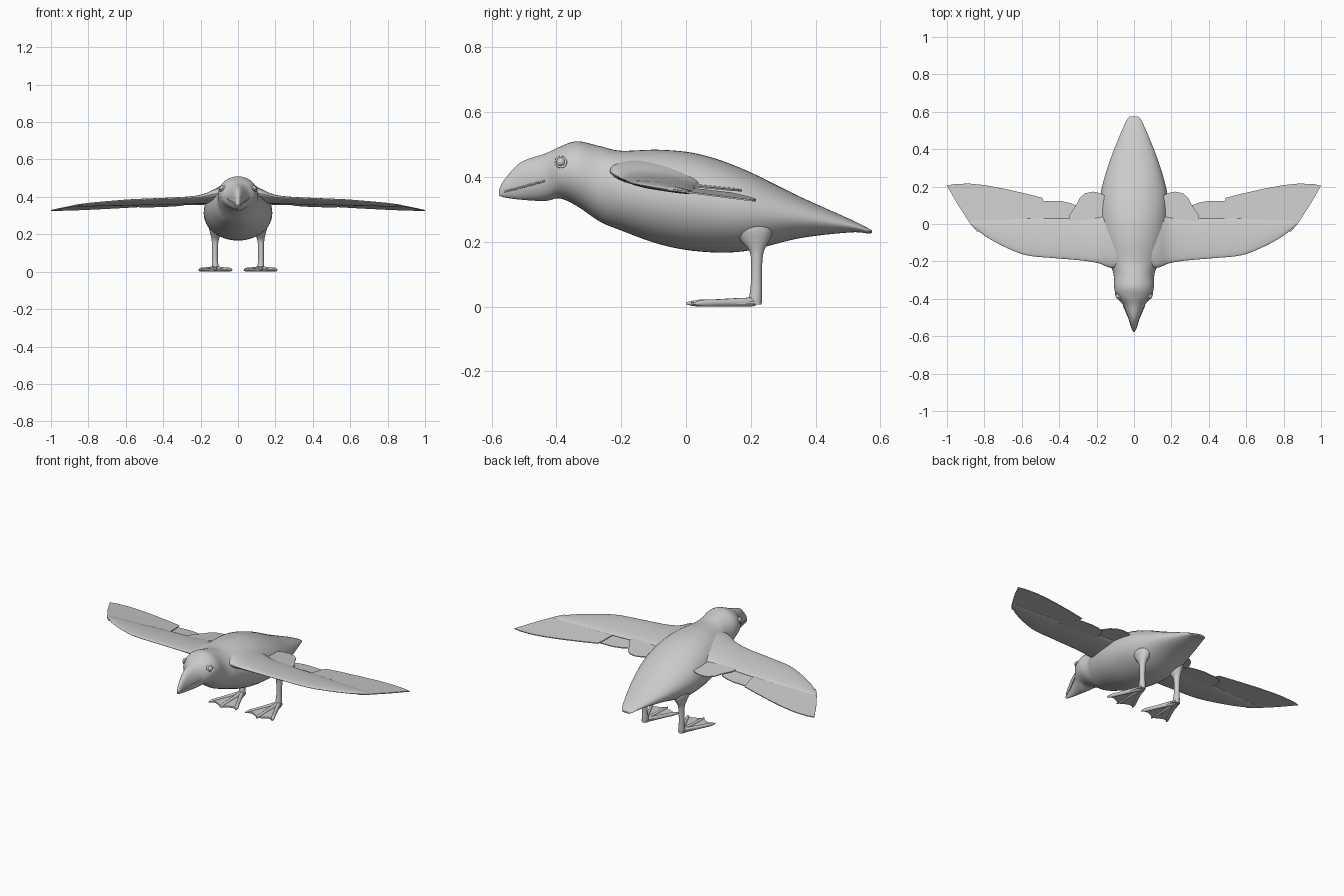
import bpy, bmesh, math
from mathutils import Vector

if "Cube" in bpy.data.objects:
    bpy.data.objects.remove(bpy.data.objects["Cube"])


def finish(name, bm, mirror=False, angle=40):
    bmesh.ops.recalc_face_normals(bm, faces=bm.faces[:])
    me = bpy.data.meshes.new(name)
    bm.to_mesh(me)
    bm.free()
    ob = bpy.data.objects.new(name, me)
    bpy.context.collection.objects.link(ob)
    if mirror:
        ob.modifiers.new("Mirror", 'MIRROR')
    bpy.ops.object.select_all(action='DESELECT')
    ob.select_set(True)
    bpy.context.view_layer.objects.active = ob
    bpy.ops.object.shade_smooth_by_angle(angle=math.radians(angle))
    return ob


def spline(rows, steps):
    """Catmull-Rom interpolation of rows of numbers."""
    rows = [Vector(r) for r in rows]
    out = []
    for i in range(len(rows) - 1):
        p1, p2 = rows[i], rows[i + 1]
        p0, p3 = rows[max(i - 1, 0)], rows[min(i + 2, len(rows) - 1)]
        for k in range(steps):
            t = k / steps
            out.append(0.5 * (2 * p1 + (p2 - p0) * t + (2 * p0 - 5 * p1 + 4 * p2 - p3) * t * t
                              + (3 * p1 - p0 - 3 * p2 + p3) * t ** 3))
    return out + [rows[-1]]


def loft(bm, rings, seg=32):
    """Skin elliptical rings given as (centre, half axis a, half axis b)."""
    loops = []
    for c, a, b in rings:
        c, a, b = Vector(c), Vector(a), Vector(b)
        loops.append([bm.verts.new(c + a * math.cos(u) + b * math.sin(u))
                      for u in (2 * math.pi * i / seg for i in range(seg))])
    for l0, l1 in zip(loops, loops[1:]):
        for i in range(seg):
            j = (i + 1) % seg
            bm.faces.new((l0[i], l0[j], l1[j], l1[i]))
    bm.faces.new(loops[0])
    bm.faces.new(loops[-1])


def sheet(bm, outline, height, thick):
    """Thin plate over an xy outline lying on the surface height(x, y)."""
    top = [bm.verts.new((x, y, height(x, y) + thick / 2)) for x, y in outline]
    low = [bm.verts.new((x, y, height(x, y) - thick / 2)) for x, y in outline]
    bm.faces.new(top)
    bm.faces.new(low[::-1])
    n = len(top)
    for i in range(n):
        j = (i + 1) % n
        bm.faces.new((top[i], low[i], low[j], top[j]))


# Body, head and beak: y, top z, bottom z, half width
body = [(-.577, .36, .343, .004), (-.56, .392, .337, .012), (-.51, .445, .33, .027),
        (-.435, .472, .326, .058), (-.39, .493, .334, .092), (-.336, .51, .31, .107),
        (-.265, .495, .262, .11), (-.2, .481, .235, .135), (-.08, .484, .192, .17),
        (.043, .47, .17, .183), (.18, .423, .171, .175), (.35, .34, .211, .125),
        (.506, .27, .229, .062), (.56, .243, .226, .036), (.574, .236, .227, .024)]
bm = bmesh.new()
loft(bm, [((0, y, (t + b) / 2), (w, 0, 0), (0, 0, (t - b) / 2))
          for y, t, b, w in (tuple(r) if len(r) == 4 else r for r in spline(body, 6))], 48)
finish("body", bm)

# Mouth line along the beak
bm = bmesh.new()
rings = []
for (y, t, b, w), z in zip(body[1:4], (.355, .368, .388)):
    x = w * math.sqrt(1 - ((z - (t + b) / 2) / ((t - b) / 2)) ** 2)
    rings.append(((x, y, z), (.003, 0, 0), (0, 0, .003)))
loft(bm, rings, 8)
finish("mouth_line", bm, True)

# Eyes with a rim
bm = bmesh.new()
bmesh.ops.create_uvsphere(bm, u_segments=20, v_segments=12, radius=.014)
bmesh.ops.translate(bm, verts=bm.verts[:], vec=(.084, -.386, .446))
finish("eye", bm, True)
bpy.ops.mesh.primitive_torus_add(major_radius=.015, minor_radius=.004, major_segments=20,
                                 minor_segments=8, location=(0, 0, 0))
rim = bpy.context.object
rim.name = "eye_rim"
for v in rim.data.vertices:
    x, y, z = v.co
    v.co = (.085 + z - .55 * y + .5 * x, -.386 + x, .446 + y)
rim.modifiers.new("Mirror", 'MIRROR')
bpy.ops.object.shade_smooth_by_angle(angle=math.radians(60))


# Wings lie on one gently drooping plane
def wing_z(x, y):
    return .38 - .03 * x - .11 * y


# Wing arm: x, front y, back y, half thickness, lift
arm = [(.04, -.22, .06, .045, .03), (.12, -.235, .05, .038, .016), (.19, -.21, .035, .022, .004),
       (.28, -.195, .03, .016, 0), (.42, -.183, .03, .014, 0), (.57, -.168, .03, .013, 0),
       (.68, -.128, .025, .011, 0), (.78, -.075, .022, .009, 0), (.84, -.03, .02, .007, 0),
       (.875, .0, .012, .004, 0)]
rings = []
for x, f, b, t, up in spline(arm, 5):
    m = (f + b) / 2
    rings.append(((x, m, wing_z(x, m) + up), (0, (b - f) / 2, -.11 * (b - f) / 2), (0, 0, t)))
bm = bmesh.new()
loft(bm, rings)
finish("wing_arm", bm, True)

# Flight feather sheets, slightly stacked
primaries = [(.46, -.03), (.84, -.04), (.872, -.003), (.94, .1), (1, .205), (.96, .214),
             (.88, .216), (.8, .208), (.7, .19), (.58, .163), (.49, .14), (.48, .1)]
secondaries = [(.28, -.05), (.56, -.05), (.53, .1), (.49, .122), (.4, .124), (.35, .115),
               (.31, .1), (.29, .07)]
tertials = [(.12, -.05), (.36, -.05), (.345, .05), (.31, .1), (.29, .14), (.26, .165),
            (.22, .173), (.18, .165), (.12, .13)]
for name, outline, off in (("primary_feathers", primaries, 0),
                           ("secondary_feathers", secondaries, -.006),
                           ("tertial_feathers", tertials, .004)):
    bm = bmesh.new()
    sheet(bm, outline, lambda x, y: wing_z(x, y) + off, .005)
    finish(name, bm, True, 30)

# Legs: x, y, z, half width x, half width y
leg = [(.122, .213, .006, .017, .02), (.122, .215, .03, .018, .02), (.123, .217, .07, .015, .017),
       (.123, .218, .13, .016, .017), (.122, .218, .17, .019, .022), (.118, .213, .2, .029, .042),
       (.11, .205, .24, .045, .065), (.09, .19, .29, .055, .08)]
bm = bmesh.new()
loft(bm, [((x, y, z), (a, 0, 0), (0, b, 0)) for x, y, z, a, b in spline(leg, 4)], 20)
finish("leg", bm, True)

# Webbed feet: web sheet plus three toes with claws
web = [(.105, .225), (.14, .225), (.165, .14), (.205, .035), (.18, .04), (.155, .03), (.122, .012),
       (.09, .03), (.065, .04), (.037, .035), (.08, .14)]
bm = bmesh.new()
sheet(bm, web, lambda x, y: .009 + .02 * y, .009)
finish("foot_web", bm, True)
bm = bmesh.new()
for tx, ty in ((.035, .03), (.122, .008), (.207, .03)):
    heel, tip = Vector((.122, .215, .015)), Vector((tx, ty, .01))
    loft(bm, [(heel.lerp(tip, t), (r, 0, 0), (0, 0, h)) for t, r, h in
              ((0, .015, .014), (.3, .012, .013), (.6, .01, .011), (.85, .011, .011),
               (.95, .009, .008), (1.04, .002, .003))], 14)
finish("toes", bm, True)
